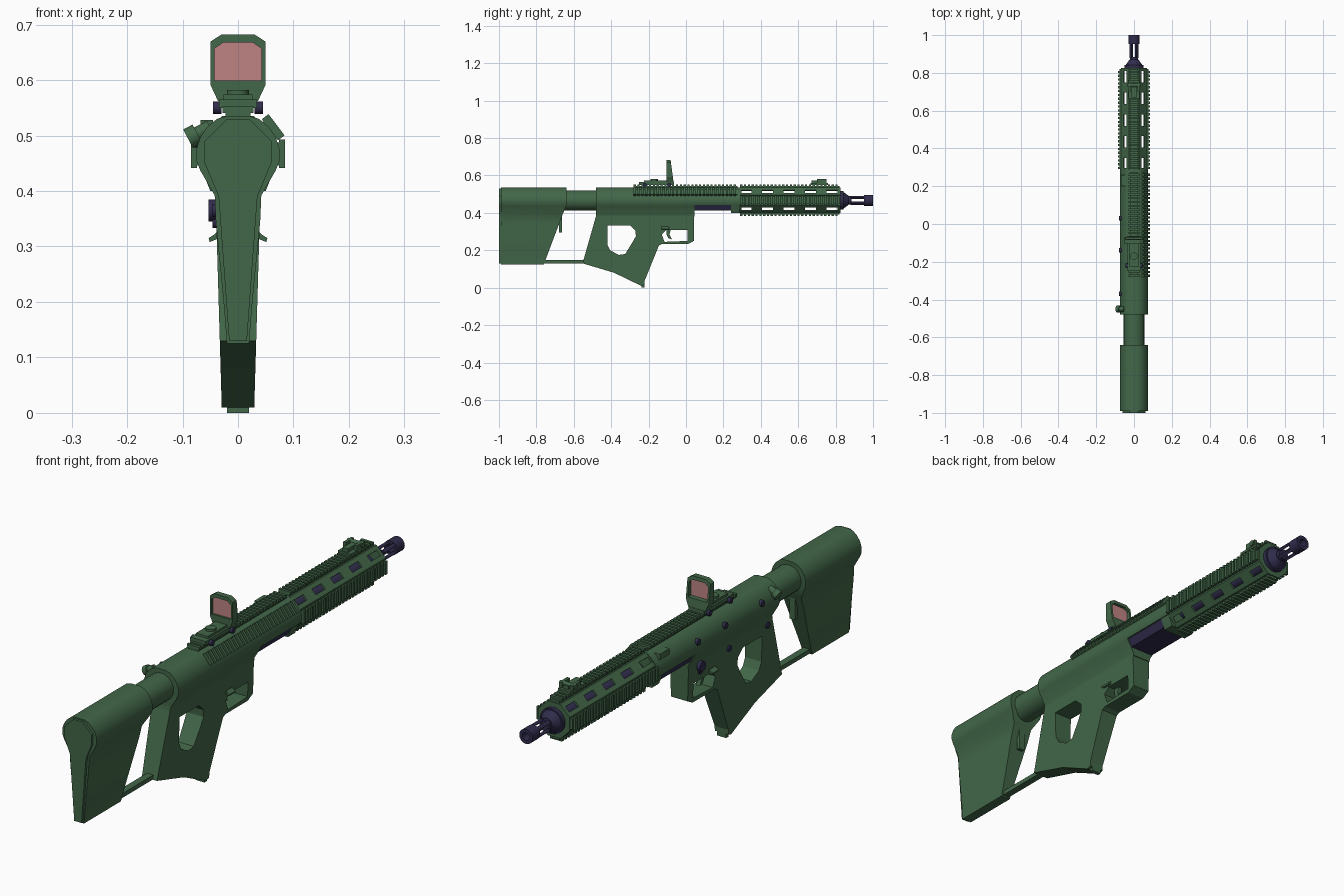
import bpy, bmesh, math
from mathutils import Matrix, Vector

if "Cube" in bpy.data.objects:
    bpy.data.objects.remove(bpy.data.objects["Cube"])


def material(name, rgb):
    m = bpy.data.materials.new(name)
    m.diffuse_color = (*rgb, 1)
    m.use_nodes = True
    m.node_tree.nodes["Principled BSDF"].inputs["Base Color"].default_value = m.diffuse_color
    return m


GREEN = material("olive green", (0.055, 0.135, 0.066))
NAVY = material("dark navy", (0.029, 0.025, 0.072))
PINK = material("pink glass", (0.52, 0.23, 0.23))
CZ = 0.467  # bore axis height


def finish(bm, name, mat, smooth=False):
    bmesh.ops.recalc_face_normals(bm, faces=bm.faces)
    me = bpy.data.meshes.new(name)
    bm.to_mesh(me)
    bm.free()
    me.materials.append(mat)
    ob = bpy.data.objects.new(name, me)
    bpy.context.collection.objects.link(ob)
    if smooth:
        bpy.context.view_layer.objects.active = ob
        ob.select_set(True)
        bpy.ops.object.shade_smooth_by_angle(angle=math.radians(32))
        ob.select_set(False)
    return ob


def slab(name, loops, place, mat, smooth=False):
    """Closed solid from an outline plus holes; place(u, v, end) gives the 3D point."""
    bm = bmesh.new()
    caps = ([], [])
    for loop in loops:
        rings = [[bm.verts.new(place(u, v, e)) for u, v in loop] for e in (0, 1)]
        n = len(loop)
        for i in range(n):
            j = (i + 1) % n
            for e in (0, 1):
                caps[e].append(bm.edges.new((rings[e][i], rings[e][j])))
            bm.faces.new((rings[0][i], rings[0][j], rings[1][j], rings[1][i]))
    for e in (0, 1):
        bmesh.ops.triangle_fill(bm, edges=caps[e], use_beauty=True)
    return finish(bm, name, mat, smooth)


def along_y(name, loops, y0, y1, mat, smooth=False):
    return slab(name, loops, lambda x, z, e: (x, (y0, y1)[e], z), mat, smooth)


def add_box(bm, lo, hi, mtx=Matrix()):
    c = [(a + b) / 2 for a, b in zip(lo, hi)]
    s = [b - a for a, b in zip(lo, hi)]
    bmesh.ops.create_cube(bm, size=1, matrix=mtx @ Matrix.Translation(c) @ Matrix.Diagonal((*s, 1)))


def boxes(name, items, mat, mtx=Matrix()):
    bm = bmesh.new()
    for lo, hi in items:
        add_box(bm, lo, hi, mtx)
    return finish(bm, name, mat)


def rod(name, p, q, r0, mat, r1=None, seg=20):
    p, q = Vector(p), Vector(q)
    bm = bmesh.new()
    rot = (q - p).to_track_quat('Z', 'Y').to_matrix().to_4x4()
    bmesh.ops.create_cone(bm, cap_ends=True, segments=seg, radius1=r0, radius2=r0 if r1 is None else r1,
                          depth=(q - p).length, matrix=Matrix.Translation((p + q) / 2) @ rot)
    return finish(bm, name, mat, True)


def around(deg):
    """Local +z points away from the bore axis at this angle (0 up, 90 right)."""
    return Matrix.Translation((0, 0, CZ)) @ Matrix.Rotation(math.radians(deg), 4, 'Y')


def rail(name, deg, y0, y1, d, h, w, pitch=0.02):
    """Toothed accessory rail."""
    items = [((-w * .8, y0, d), (w * .8, y1, d + h * .55))]
    n = int((y1 - y0) / pitch)
    for i in range(n):
        y = y0 + i * (y1 - y0) / n
        items.append(((-w, y, d + h * .4), (w, y + pitch * .58, d + h)))
    boxes(name, items, GREEN, around(deg))


def mirrored(half):
    return half + [(-x, z) for x, z in reversed(half)]


# Stock: bulbous top section, thin lower web, raked front edge
crown = [(.02, .535), (.038, .53), (.055, .516), (.068, .497), (.075, .475), (.075, .455), (.068, .437)]
stock_half = crown + [(.042, .392), (.04, .345), (.026, .2), (.02, .125)]


def stock_place(x, z, e):
    front = -.64 if z > .43 else -.645 - .115 * (.43 - z) / .305
    return (x, front if e else -.99, z)


slab("stock", [mirrored(stock_half)], stock_place, GREEN, True)
along_y("butt_pad", [mirrored([(.02, .53), (.06, .49), (.06, .45), (.035, .39), (.016, .13)])], -1, -.985, GREEN)
boxes("lower_link", [((-.014, -.78, .13), (.014, -.53, .147))], GREEN)
boxes("stock_latch", [((-.012, -.678, .295), (.012, -.664, .39))], GREEN)

# Buffer tube
tube = [(.055 * math.sin(i * math.pi / 10), CZ - .001 + .054 * math.cos(i * math.pi / 10)) for i in range(20)]
along_y("buffer_tube", [tube], -.66, -.46, GREEN, True)

# Receiver
along_y("receiver", [mirrored(crown + [(.041, .392), (.04, .38)])], -.48, .045, GREEN, True)
along_y("front_receiver", [mirrored(crown[:-1] + [(.07, .443)])], .04, .29, GREEN, True)
along_y("magazine_block", [mirrored([(.066, .445), (.05, .412)])], .04, .245, NAVY)
along_y("front_collar", [mirrored([(.07, .45), (.05, .4)])], .24, .285, GREEN)

# Grip frame with thumbhole and trigger guard, tapering in width towards the bottom
outline = [(-.48, .395), (-.482, .38), (-.553, .13), (-.385, .08), (-.24, .01), (-.222, .016), (-.222, .035),
           (-.145, .225), (-.13, .233), (.01, .233), (.042, .25), (.042, .395)]
thumb = [(-.42, .333), (-.30, .333), (-.27, .305), (-.268, .275), (-.285, .245), (-.325, .18), (-.36, .175),
         (-.405, .2), (-.42, .23)]
guard = [(-.13, .285), (-.105, .308), (.008, .308), (.008, .25), (-.115, .245)]


def grip_place(y, z, e):
    return ((1 if e else -1) * (.029 + .0115 * z / .39), y, z)


slab("grip_frame", [outline, thumb, guard], grip_place, GREEN)
slab("trigger", [[(-.105, .315), (-.08, .315), (-.088, .285), (-.075, .258), (-.095, .265), (-.105, .285)]],
     lambda y, z, e: ((-.008, .008)[e], y, z), GREEN)
boxes("grip_toe", [((-.02, -.238, .0), (.02, -.222, .04))], GREEN)

# Winged selector tabs beside the guard
for s, side in ((1, "right"), (-1, "left")):
    along_y(side + "_selector", [[(s * .034, .332), (s * .042, .322), (s * .053, .315), (s * .051, .308),
                                 (s * .036, .314)]], -.13, -.09, GREEN)

# Body pins on the left side
for i, (x, y, z) in enumerate([(.07, .03, .49), (.07, -.14, .49), (.07, -.37, .49), (.037, -.21, .365),
                               (.037, -.03, .345), (.037, -.45, .365), (.018, -.525, .137)]):
    rod("pin_%d" % i, (-x + .02, y, z), (-x - .009, y, z), .012, NAVY, seg=12)
rod("left_magazine_catch", (-.03, -.03, .365), (-.053, -.03, .365), .02, NAVY, seg=12)

# Sling stud
rod("sling_stud", (-.05, -.45, .515), (-.088, -.45, .495), .013, GREEN, seg=12)
rod("sling_stud_cap", (-.073, -.45, .503), (-.09, -.45, .494), .019, GREEN, seg=12)
boxes("charging_lever", [((-.068, .2, .505), (-.045, .26, .528))], GREEN)

# Receiver rails
rail("receiver_top_rail", 0, -.28, .275, .066, .019, .028)
rail("receiver_side_rail", 53, -.28, .275, .062, .025, .024)

# Handguard: octagon of plates, slotted on the diagonals
Y0, Y1, D = .285, .825, .068
for k in range(8):
    if k % 2 == 0:
        items = [((-.028, Y0, D - .008), (.028, Y1, D))]
    else:
        items = [((-.029, Y0, D - .008), (-.012, Y1, D)), ((.012, Y0, D - .008), (.029, Y1, D))]
        cuts = [(.295, .35), (.405, .465), (.52, .58), (.635, .695), (.75, .81)]
        ends = [Y0] + [v for c in cuts for v in c] + [Y1]
        items += [((-.014, a, D - .008), (.014, b, D)) for a, b in zip(ends[::2], ends[1::2])]
    boxes("handguard_panel_%d" % k, items, GREEN, around(45 * k))
octagon = [(.073 * math.sin(math.radians(22.5 + 45 * k)), CZ + .073 * math.cos(math.radians(22.5 + 45 * k)))
           for k in range(8)]
for n, y in (("rear", Y0), ("front", Y1 - .012)):
    along_y(n + "_handguard_cap", [octagon], y, y + .012, GREEN)
for deg, n in ((0, "top"), (90, "right"), (180, "bottom"), (270, "left")):
    rail("handguard_%s_rail" % n, deg, .29, .82, .067, .018, .026)

# Barrel and slotted muzzle
rod("barrel", (0, .27, CZ), (0, .84, CZ), .024, NAVY)
rod("barrel_nut", (0, .82, CZ), (0, .842, CZ), .05, NAVY)
rod("nut_cone", (0, .842, CZ), (0, .87, CZ), .044, NAVY, .024)
rod("muzzle_neck", (0, .865, CZ), (0, .885, CZ), .022, NAVY)
for k in range(4):
    boxes("muzzle_prong_%d" % k, [((-.007, .88, .016), (.007, .96, .027))], NAVY, around(45 + 90 * k))
ring = [[(r * math.sin(i * math.pi / 10), CZ + r * math.cos(i * math.pi / 10)) for i in range(20)]
        for r in (.029, .015)]
along_y("muzzle_ring", ring, .952, 1.0, NAVY, True)

# Reflex sight
hood = mirrored([(.03, .682), (.05, .669), (.05, .592), (.036, .562)])
window = mirrored([(.026, .668), (.042, .657), (.042, .599)])


def hood_place(x, z, e):
    lean = (z - .56) / .12
    return (x, (-.105 if e == 0 else -.066 - .016 * lean), z)


slab("sight_hood", [hood, window], hood_place, GREEN)
along_y("sight_lens", [window], -.097, -.091, PINK)
boxes("sight_base", [((-.034, -.25, .55), (.034, -.065, .565)), ((-.026, -.225, .56), (.026, -.1, .574))], GREEN)
rod("sight_dial", (0, -.17, .565), (0, -.17, .582), .02, GREEN)
for s in (-1, 1):
    for y in (-.22, -.09):
        rod("sight_clamp_screw", (s * .03, y, .55), (s * .045, y, .55), .011, NAVY, seg=12)

# Folded front sight
boxes("front_sight", [((-.028, .665, .55), (.028, .76, .56)), ((-.012, .67, .558), (.012, .75, .574)),
                      ((-.03, .7, .558), (-.018, .75, .58)), ((.018, .7, .558), (.03, .75, .58))], GREEN)
rod("front_sight_hinge", (-.034, .735, .57), (.034, .735, .57), .011, GREEN, seg=12)
